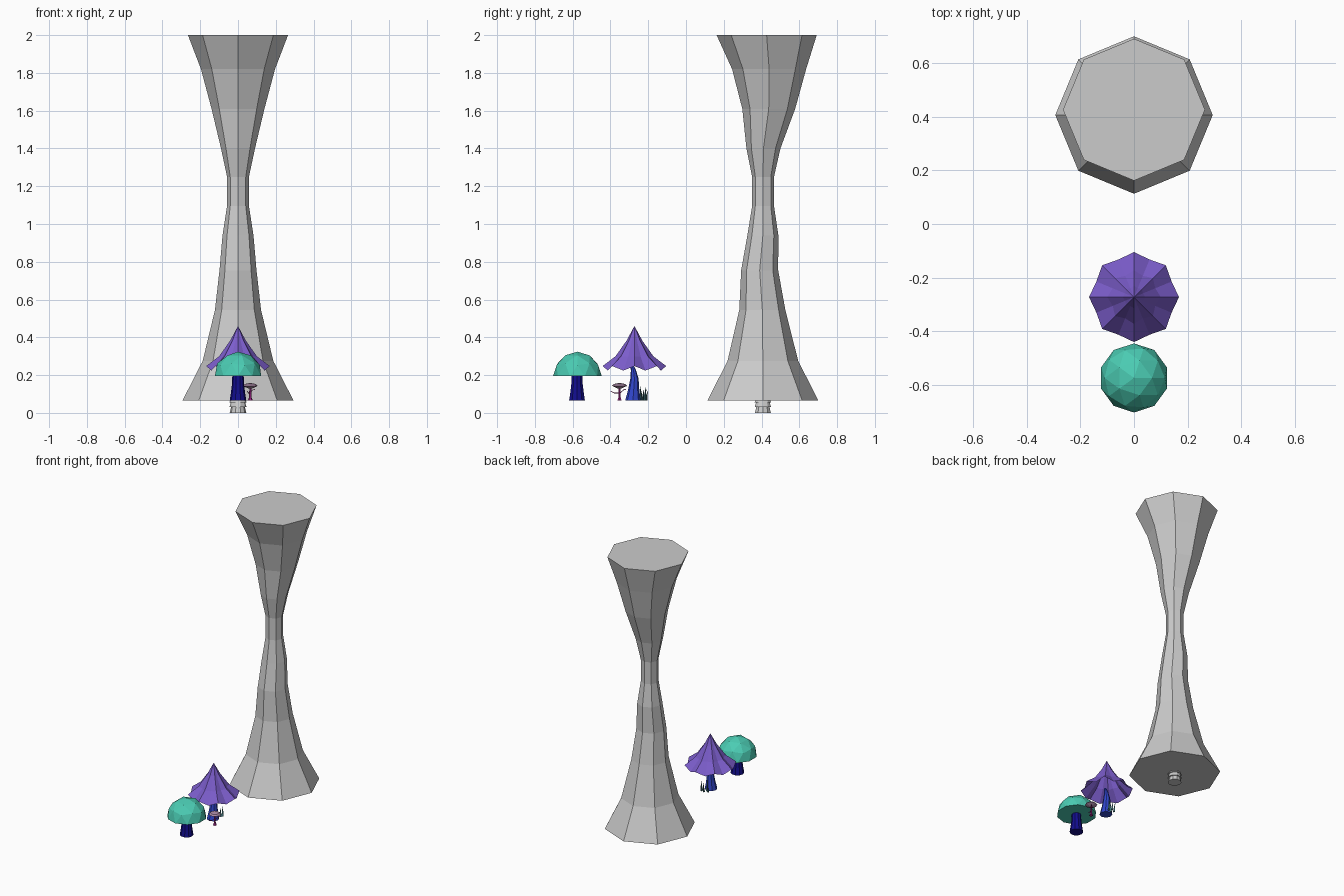
import bpy, bmesh, math
from mathutils import Vector

if "Cube" in bpy.data.objects:
    bpy.data.objects.remove(bpy.data.objects["Cube"])


def material(name, rgb):
    m = bpy.data.materials.new(name)
    m.diffuse_color = (*rgb, 1)
    m.use_nodes = True
    m.node_tree.nodes["Principled BSDF"].inputs["Base Color"].default_value = m.diffuse_color
    return m


NAVY = material("navy", (0.006, 0.004, 0.27))
BLUE = material("blue", (0.03, 0.06, 0.6))
TEAL = material("teal", (0.07, 0.6, 0.45))
PURPLE = material("purple", (0.2, 0.11, 0.6))
MAGENTA = material("magenta", (0.35, 0.02, 0.25))
PINK = material("dusty_pink", (0.4, 0.25, 0.38))
GRASS = material("grass", (0.06, 0.2, 0.22))


def finish(bm, name, mat=None):
    bmesh.ops.recalc_face_normals(bm, faces=bm.faces)
    me = bpy.data.meshes.new(name)
    bm.to_mesh(me)
    bm.free()
    ob = bpy.data.objects.new(name, me)
    bpy.context.collection.objects.link(ob)
    if mat:
        me.materials.append(mat)
    return ob


def loft(name, rings, sides, mat=None, x=0.0):
    """Capped tube through rings given as (z, centre y, radius)."""
    bm = bmesh.new()
    loops = []
    for z, y, r in rings:
        loops.append([bm.verts.new((x + r * math.cos(2 * math.pi * i / sides),
                                    y + r * math.sin(2 * math.pi * i / sides), z))
                      for i in range(sides)])
    for a, b in zip(loops, loops[1:]):
        for i in range(sides):
            j = (i + 1) % sides
            bm.faces.new((a[i], a[j], b[j], b[i]))
    bm.faces.new(loops[0])
    bm.faces.new(loops[-1])
    return finish(bm, name, mat)


def tendril(name, pts, radius, mat):
    cu = bpy.data.curves.new(name, "CURVE")
    cu.dimensions = "3D"
    cu.bevel_depth = radius
    cu.bevel_resolution = 0
    sp = cu.splines.new("POLY")
    sp.points.add(len(pts) - 1)
    for p, co in zip(sp.points, pts):
        p.co = (*co, 1)
    ob = bpy.data.objects.new(name, cu)
    bpy.context.collection.objects.link(ob)
    cu.materials.append(mat)


# Rock column: octagonal, pinched in the middle
loft("rock_column", [
    (0.065, 0.407, 0.294), (0.275, 0.407, 0.187), (0.545, 0.404, 0.122),
    (0.755, 0.390, 0.098), (0.94, 0.407, 0.082), (1.095, 0.408, 0.058),
    (1.25, 0.408, 0.058), (1.40, 0.410, 0.090), (1.61, 0.438, 0.140),
    (1.82, 0.440, 0.196), (2.0, 0.427, 0.265)], 8)

# Tiered foot under the column
loft("column_foot", [
    (0.0, 0.407, 0.044), (0.03, 0.407, 0.037), (0.03, 0.407, 0.046),
    (0.055, 0.407, 0.038), (0.055, 0.407, 0.046), (0.08, 0.407, 0.036)], 10)

# Round mushroom: half of a faceted ball on a tapering stem
bm = bmesh.new()
bmesh.ops.create_icosphere(bm, subdivisions=2, radius=1)
cut = bmesh.ops.bisect_plane(bm, geom=bm.verts[:] + bm.edges[:] + bm.faces[:], dist=1e-4,
                             plane_co=(0, 0, 0), plane_no=(0, 0, 1), clear_inner=True)
bmesh.ops.holes_fill(bm, edges=[e for e in bm.edges if e.is_boundary], sides=0)
cap = finish(bm, "round_cap", TEAL)
cap.scale = (0.129, 0.129, 0.13)
cap.location = (0, -0.575, 0.194)
loft("round_stem", [(0.065, -0.577, 0.044), (0.11, -0.577, 0.037),
                    (0.15, -0.577, 0.032), (0.2, -0.577, 0.030)], 10, NAVY)

# Pointed mushroom: pleated open cap, ridges and valleys alternate
bm = bmesh.new()
apex = bm.verts.new((0, -0.273, 0.46))
prev = None
for ridge, valley in [((0.042, 0.382), (0.036, 0.382)),
                      ((0.100, 0.300), (0.086, 0.298)),
                      ((0.168, 0.248), (0.152, 0.224))]:
    ring = []
    for i in range(16):
        r, z = valley if i % 2 else ridge
        a = math.pi * i / 8
        ring.append(bm.verts.new((r * math.cos(a), -0.273 + r * math.sin(a), z)))
    for i in range(16):
        j = (i + 1) % 16
        if prev:
            bm.faces.new((ring[i], ring[j], prev[j], prev[i]))
        else:
            bm.faces.new((ring[i], ring[j], apex))
    prev = ring
finish(bm, "pointed_cap", PURPLE)
loft("pointed_stem", [(0.065, -0.281, 0.041), (0.12, -0.277, 0.030), (0.18, -0.273, 0.022),
                      (0.225, -0.278, 0.014), (0.26, -0.288, 0.008)], 8, BLUE)

# Tiny mushroom with flat upturned cap and thin tendrils
loft("tiny_stem", [(0.065, -0.352, 0.013), (0.085, -0.352, 0.006), (0.14, -0.352, 0.005)],
     6, MAGENTA, x=0.065)
loft("tiny_cap", [(0.130, -0.352, 0.012), (0.143, -0.352, 0.040),
                  (0.153, -0.352, 0.030), (0.157, -0.352, 0.010)], 8, PINK, x=0.065)
tendril("front_tendril", [(0.05, -0.40, 0.115), (0.055, -0.38, 0.105), (0.063, -0.352, 0.105)],
        0.002, MAGENTA)
tendril("back_tendril", [(0.065, -0.352, 0.10), (0.075, -0.335, 0.12), (0.09, -0.32, 0.125)],
        0.002, MAGENTA)

# Grass tuft behind the pointed mushroom
for i, (x, y, h, lean) in enumerate([(0.0, -0.235, 0.075, -0.008), (0.022, -0.228, 0.055, 0.004),
                                     (-0.018, -0.222, 0.06, 0.012), (0.008, -0.212, 0.05, 0.01),
                                     (0.03, -0.215, 0.07, 0.0)]):
    loft(f"grass_blade_{i + 1}", [(0.065, y, 0.008), (0.065 + h * 0.5, y + lean * 0.4, 0.005),
                                  (0.065 + h, y + lean, 0.0008)], 3, GRASS, x=x)
